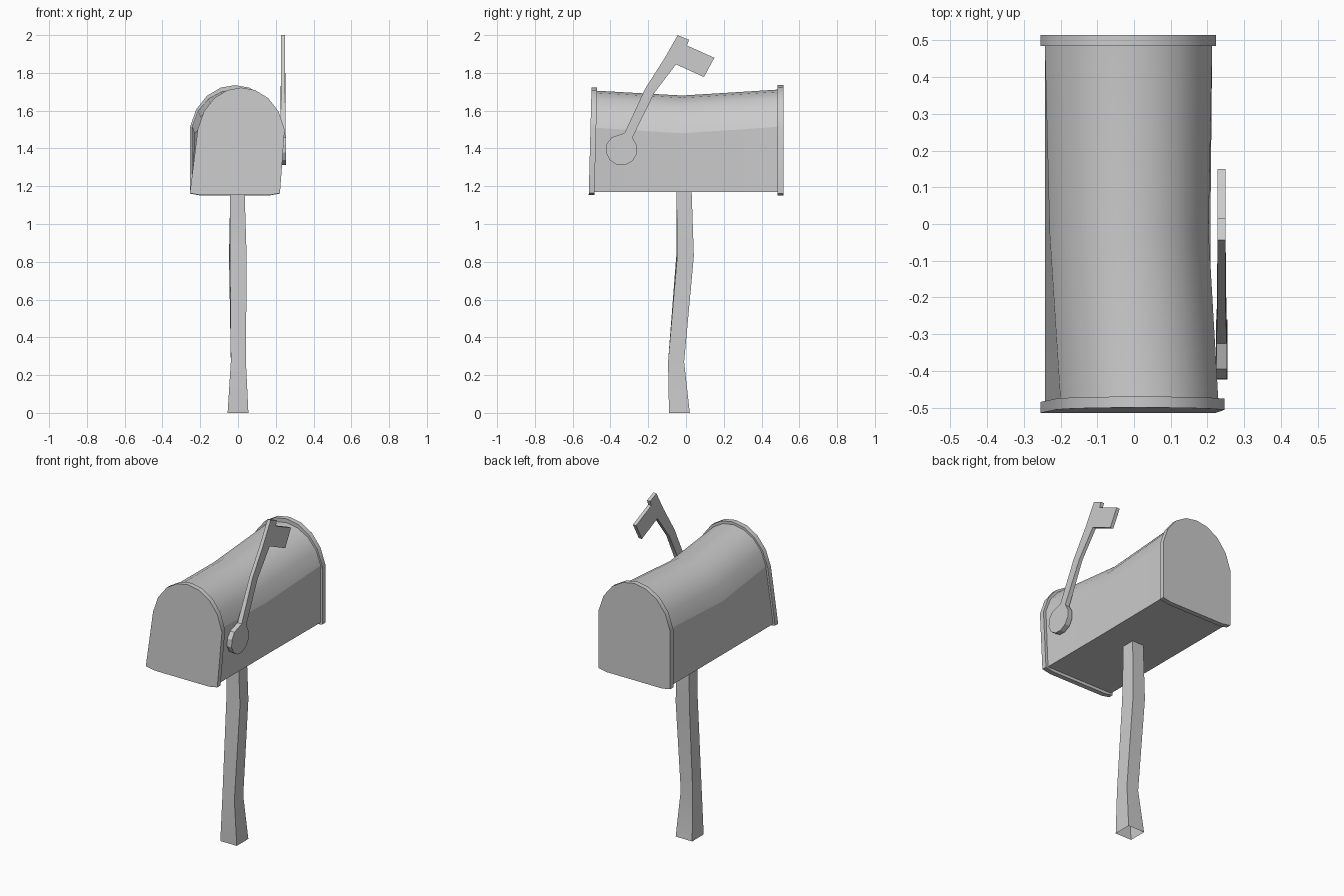
import bpy, math

if "Cube" in bpy.data.objects:
    bpy.data.objects.remove(bpy.data.objects["Cube"])

ARCH = [(1, 0), (.86, .43), (.62, .75), (.32, .94), (0, 1)]
ARCH += [(-u, v) for u, v in ARCH[-2::-1]]


def make(name, verts, faces, sharp=(), n=1):
    me = bpy.data.meshes.new(name)
    me.from_pydata(verts, [], faces)
    me.update()
    ob = bpy.data.objects.new(name, me)
    bpy.context.collection.objects.link(ob)
    bpy.ops.object.select_all(action='DESELECT')
    ob.select_set(True)
    bpy.context.view_layer.objects.active = ob
    # consistent outward normals
    bpy.ops.object.mode_set(mode='EDIT')
    bpy.ops.mesh.select_all(action='SELECT')
    bpy.ops.mesh.normals_make_consistent(inside=False)
    bpy.ops.object.mode_set(mode='OBJECT')
    bpy.ops.object.shade_smooth_by_angle(angle=math.radians(28))
    for e in me.edges:
        a, b = e.vertices
        if a % n in sharp and a % n == b % n:
            e.use_edge_sharp = True
    return ob


def loft(name, rings, caps=True, sharp=()):
    n = len(rings[0])
    verts = [p for r in rings for p in r]
    faces = [(k * n + i, k * n + (i + 1) % n, (k + 1) * n + (i + 1) % n, (k + 1) * n + i)
             for k in range(len(rings) - 1) for i in range(n)]
    if caps:
        faces += [tuple(range(n))[::-1], tuple(range(len(verts) - n, len(verts)))]
    return make(name, verts, faces, sharp, n)


def section(y, bottom, spring, z0, z1, z2, lean=0.0, chamfer=0.0):
    """Arched section: bottom and spring are (left, right) x ranges."""
    c, h = sum(spring) / 2, (spring[1] - spring[0]) / 2
    pts = [(c + h * u, z1 + (z2 - z1) * v) for u, v in ARCH]
    l, r = bottom
    pts += [(l, z0 + chamfer)]
    if chamfer:
        pts += [(l + .055, z0), (r - .055, z0)]
    pts += [(r, z0 + chamfer)]
    return [(x, y + lean * (z - z0) / (z2 - z0), z) for x, z in pts]


# sagging box body
loft("box_body", [
    section(-.495, (-.243, .208), (-.2, .23), 1.17, 1.51, 1.706, .015),
    section(-.02, (-.243, .208), (-.23, .203), 1.17, 1.48, 1.68),
    section(.495, (-.243, .212), (-.243, .213), 1.17, 1.515, 1.712)], sharp=(0, 8))

# front door, leaning back and sideways, and the back plate
loft("front_door", [section(y, (-.255, .222), (-.213, .247), 1.153, 1.5, 1.722, .015, .01)
                    for y in (-.515, -.485)])
loft("back_plate", [section(y, (-.255, .223), (-.255, .223), 1.151, 1.51, 1.735, 0, .01)
                    for y in (.485, .515)])

# crooked open-ended post: z, x range, y range, twist
rings = []
for z, x0, x1, y0, y1, t in [(0, -.055, .055, -.09, .02, 0), (.27, -.038, .042, -.095, -.01, 0),
                             (.83, -.045, .043, -.049, .039, .06), (1.17, -.041, .035, -.05, .03, 0)]:
    cx, cy = (x0 + x1) / 2, (y0 + y1) / 2
    ring = []
    for x, y in ((x0, y0), (x1, y0), (x1, y1), (x0, y1)):
        dx, dy = x - cx, y - cy
        ring.append((cx + dx * math.cos(t) - dy * math.sin(t),
                     cy + dx * math.sin(t) + dy * math.cos(t), z))
    rings.append(ring)
loft("post", rings, caps=False)

# signal flag with round pivot: disc outline running into the bent arm
arm = [(-.28, 1.465), (-.167, 1.695), (-.053, 1.845), (.095, 1.778), (.15, 1.88), (.005, 1.945),
       (.016, 1.975), (-.044, 2.0), (-.112, 1.88), (-.217, 1.715), (-.325, 1.482)]
start = math.radians(100)
arc = [(-.341 + .084 * math.cos(start + math.radians(305) * i / 10),
        1.394 + .084 * math.sin(start + math.radians(305) * i / 10)) for i in range(1, 11)]


def flag_face(side):
    out = []
    for y, z in arm + arc:
        t = min(1, max(0, (z - 1.4) / .3))
        out.append((.2385 + side * (.0155 - .005 * t), y, z))
    return out


loft("signal_flag", [flag_face(-1), flag_face(1)])
